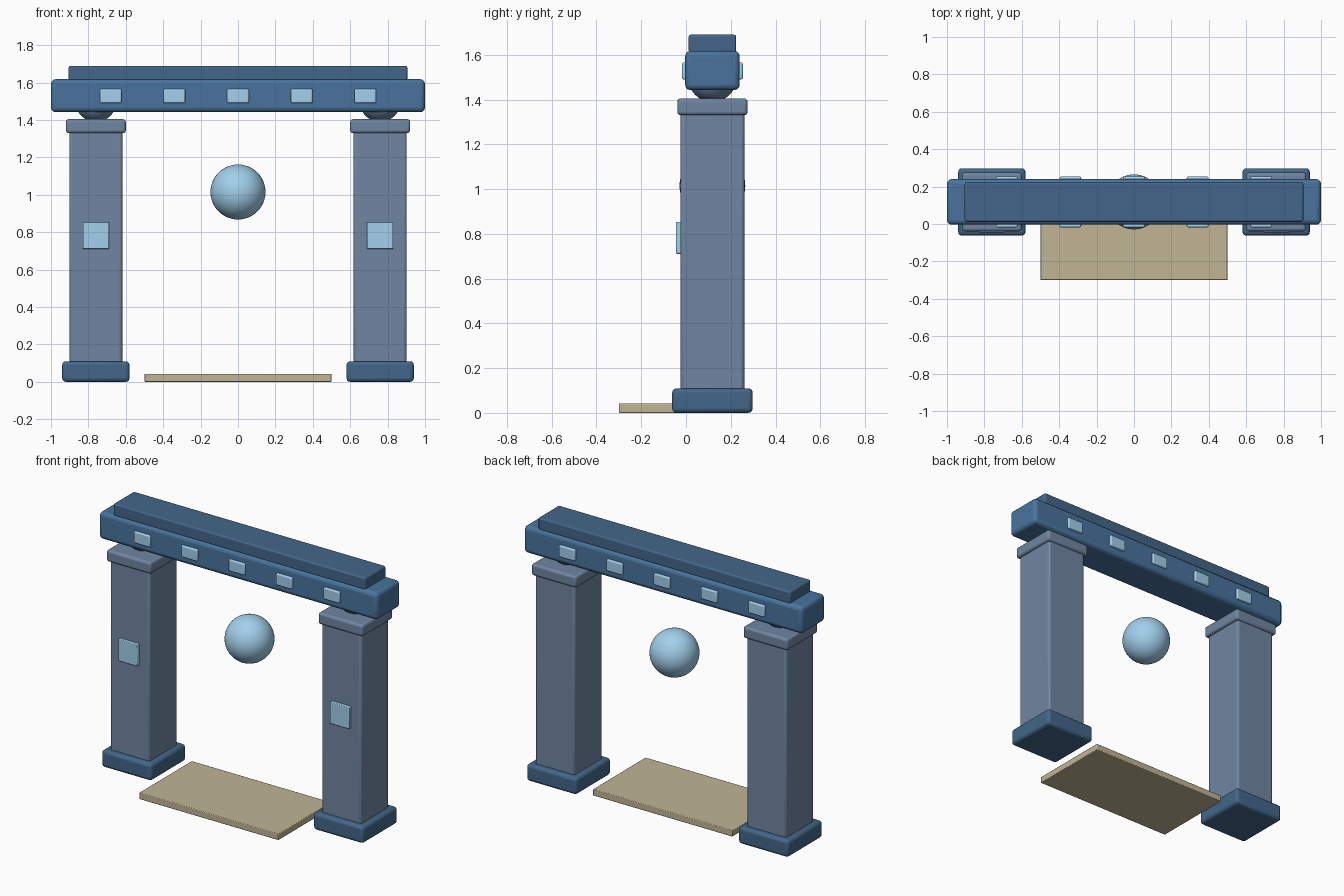
import bpy, math

if "Cube" in bpy.data.objects:
    bpy.data.objects.remove(bpy.data.objects["Cube"])

YC = 0.118  # depth centre of the gate


def material(name, rgb):
    m = bpy.data.materials.new(name)
    m.diffuse_color = (*rgb, 1)
    m.use_nodes = True
    m.node_tree.nodes["Principled BSDF"].inputs["Base Color"].default_value = m.diffuse_color
    return m


DARK = material("dark_blue", (0.055, 0.135, 0.25))
BEAM = material("beam_blue", (0.065, 0.175, 0.34))
STONE = material("slate", (0.16, 0.24, 0.36))
GLOW = material("pale_blue", (0.36, 0.63, 0.84))
SAND = material("sand", (0.53, 0.46, 0.30))


def box(name, x, y, z, mat, bevel, segments=3):
    """Bevelled box from (min, max) ranges."""
    ranges = (x, y, z)
    bpy.ops.mesh.primitive_cube_add(size=1, location=[(a + b) / 2 for a, b in ranges])
    o = bpy.context.object
    o.name = name
    o.scale = [b - a for a, b in ranges]
    bpy.ops.object.transform_apply(location=False, rotation=False, scale=True)
    mod = o.modifiers.new("bevel", 'BEVEL')
    mod.width, mod.segments = bevel, segments
    o.data.materials.append(mat)
    bpy.ops.object.shade_smooth_by_angle(angle=math.radians(35))
    return o


def ball(name, loc, r, mat):
    bpy.ops.mesh.primitive_uv_sphere_add(segments=48, ring_count=24, radius=r, location=loc)
    o = bpy.context.object
    o.name = name
    o.data.materials.append(mat)
    bpy.ops.object.shade_smooth()


def around(c, half):
    return (c - half, c + half)


# Pillars with base, capital, joint ball and front panel
for side, cx in (("left", -0.76), ("right", 0.76)):
    box(side + "_base", around(cx, 0.18), around(YC, 0.18), (0, 0.11), DARK, 0.02)
    box(side + "_pillar", around(cx, 0.142), around(YC, 0.143), (0.09, 1.345), STONE, 0.015)
    box(side + "_capital", around(cx, 0.16), around(YC, 0.157), (1.33, 1.405), STONE, 0.015)
    ball(side + "_joint", (cx, YC, 1.50), 0.11, STONE)
    box(side + "_pillar_panel", around(cx, 0.07), (-0.045, 0.0), around(0.782, 0.071), GLOW, 0.004, 2)

# Lintel beam and top slab
box("beam", (-1, 1), around(YC, 0.122), (1.442, 1.618), BEAM, 0.025)
box("top_slab", (-0.905, 0.905), around(YC, 0.106), (1.61, 1.69), DARK, 0.01)

# Row of small panels on both faces of the beam
for i in range(5):
    cx = -0.68 + 0.34 * i
    for face, sign in (("front", -1), ("back", 1)):
        y = sorted((YC + sign * 0.10, YC + sign * 0.136))
        box(f"beam_panel_{face}_{i + 1}", around(cx, 0.058), y, around(1.528, 0.038), GLOW, 0.008)

# Floating orb and threshold slab
ball("orb", (0, YC, 1.015), 0.147, GLOW)
box("threshold", (-0.5, 0.5), (-0.3, 0.24), (0, 0.042), SAND, 0.004, 2)
